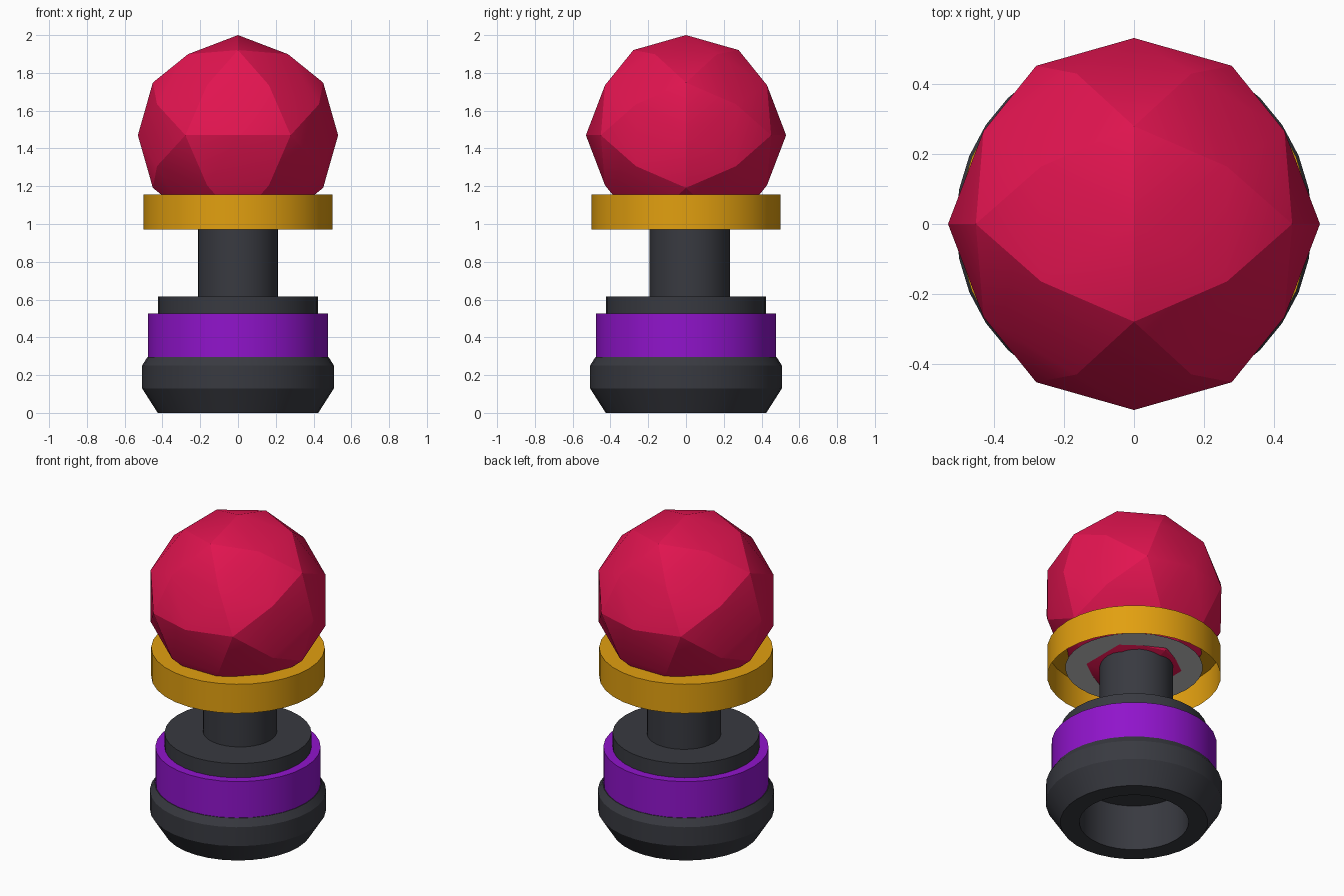
import bpy, bmesh, math
from mathutils import Vector

if "Cube" in bpy.data.objects:
    bpy.data.objects.remove(bpy.data.objects["Cube"])

SIDES = 32


def material(name, rgb):
    m = bpy.data.materials.new(name)
    m.diffuse_color = (*rgb, 1)
    m.use_nodes = True
    m.node_tree.nodes["Principled BSDF"].inputs["Base Color"].default_value = m.diffuse_color
    return m


dark = material("charcoal", (0.04, 0.042, 0.052))
red = material("red", (0.76, 0.007, 0.08))
gold = material("gold", (0.76, 0.35, 0.005))
purple = material("purple", (0.28, 0.007, 0.6))


def finish(name, bm, mat, angle):
    me = bpy.data.meshes.new(name)
    bm.to_mesh(me)
    bm.free()
    ob = bpy.data.objects.new(name, me)
    bpy.context.collection.objects.link(ob)
    if mat:
        me.materials.append(mat)
    bpy.ops.object.select_all(action='DESELECT')
    ob.select_set(True)
    bpy.context.view_layer.objects.active = ob
    bpy.ops.object.shade_smooth_by_angle(angle=math.radians(angle))
    return ob


def lathe(name, profile, mat, y=0.0):
    """Spin (radius, z) points about the vertical axis; radius 0 closes the end."""
    bm = bmesh.new()
    rings = []
    for r, z in profile:
        n = SIDES if r > 0 else 1
        rings.append([bm.verts.new((r * math.cos(math.tau * i / SIDES),
                                    y + r * math.sin(math.tau * i / SIDES), z))
                      for i in range(n)])
    for a, b in zip(rings, rings[1:]):
        for i in range(SIDES):
            j = (i + 1) % SIDES
            quad = [a[i % len(a)], a[j % len(a)], b[j % len(b)], b[i % len(b)]]
            bm.faces.new(list(dict.fromkeys(quad)))
    return finish(name, bm, mat, 30)


# Base with a round socket underneath and a raised plate on top
lathe("base", [(0, 0.29), (0.315, 0.29), (0.315, 0), (0.425, 0), (0.508, 0.13),
               (0.508, 0.25), (0.48, 0.295), (0, 0.295)], dark)
lathe("purple_band", [(0, 0.295), (0.476, 0.295), (0.476, 0.525), (0, 0.525)], purple)
lathe("top_plate", [(0.423, 0.525), (0.423, 0.615), (0, 0.615)], dark)

# Stem, set very slightly back
lathe("stem", [(0.213, 0.615), (0.213, 1.06), (0, 1.06)], dark, y=0.02)

# Collar: thin cup, open below, with a grey disc inside
lathe("collar", [(0.5, 0.97), (0.5, 1.155), (0, 1.155)], gold)
lathe("collar_disc", [(0.396, 1.03), (0, 1.03)], None)

# Faceted ball: icosahedron corners plus edge midpoints pushed out to the sphere
phi = (1 + math.sqrt(5)) / 2
corners = []
for s in (-1, 1):
    for t in (-1, 1):
        p = (0, s, t * phi)
        corners += [Vector(p[k:] + p[:k]) for k in range(3)]
points = list(corners)
for i, a in enumerate(corners):
    for b in corners[:i]:
        if (a - b).length < 2.1:
            points.append(a + b)
bm = bmesh.new()
for p in points:
    bm.verts.new(p.normalized() * 0.53 + Vector((0, 0, 1.47)))
bmesh.ops.convex_hull(bm, input=bm.verts)
finish("ball", bm, red, 20)
